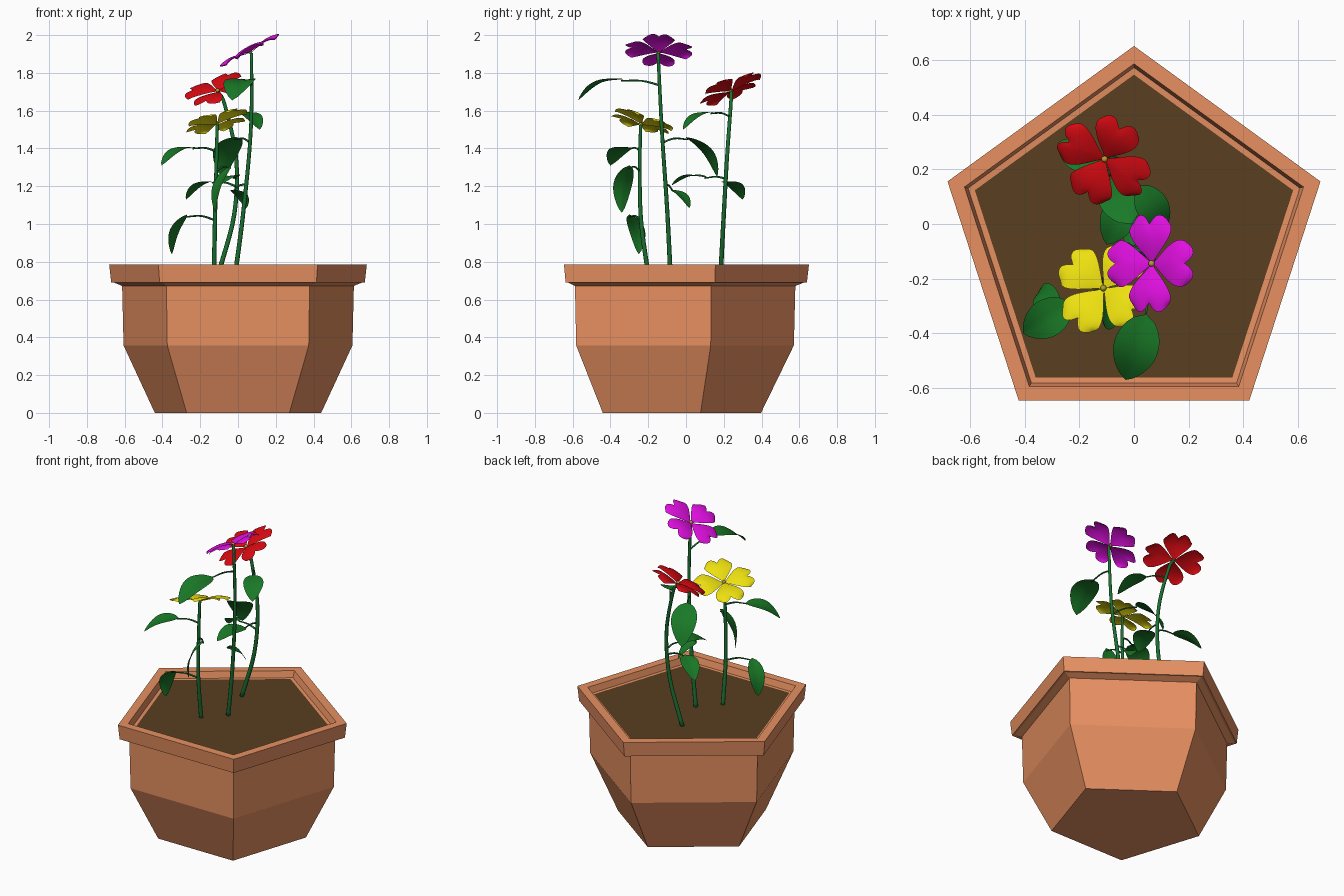
import bpy, bmesh, math
from math import sin, cos, pi, radians
from mathutils import Vector

if "Cube" in bpy.data.objects:
    bpy.data.objects.remove(bpy.data.objects["Cube"])


def material(name, rgb):
    m = bpy.data.materials.new(name)
    m.diffuse_color = (*rgb, 1)
    m.use_nodes = True
    m.node_tree.nodes["Principled BSDF"].inputs["Base Color"].default_value = m.diffuse_color
    return m


CLAY = material("terracotta", (0.80, 0.28, 0.12))
SOIL = material("soil", (0.10, 0.05, 0.015))
STEM = material("stem_green", (0.01, 0.16, 0.03))
LEAF = material("leaf_green", (0.01, 0.19, 0.02))
EYE = material("eye_yellow", (0.45, 0.35, 0.03))


def add_object(name, bm, mat, smooth=False):
    bmesh.ops.recalc_face_normals(bm, faces=bm.faces)
    me = bpy.data.meshes.new(name)
    bm.to_mesh(me)
    bm.free()
    me.materials.append(mat)
    ob = bpy.data.objects.new(name, me)
    bpy.context.collection.objects.link(ob)
    for p in me.polygons:
        p.use_smooth = smooth
    return ob


def rings(bm, profile, sides=5, cy=-0.066):
    """Stack regular polygon rings, one vertex pointing to +y."""
    out = [[bm.verts.new((r * cos(pi / 2 + 2 * pi * k / sides),
                          cy + r * sin(pi / 2 + 2 * pi * k / sides), z))
            for k in range(sides)] for r, z in profile]
    for a, b in zip(out, out[1:]):
        for k in range(sides):
            n = (k + 1) % sides
            bm.faces.new((a[k], a[n], b[n], b[k]))
    return out


def grid(bm, nu, nv, func):
    """Open sheet from func(u in 0..1, v in -1..1)."""
    vs = [[bm.verts.new(func(i / nu, 2 * j / nv - 1)) for j in range(nv + 1)]
          for i in range(nu + 1)]
    for i in range(nu):
        for j in range(nv):
            bm.faces.new((vs[i][j], vs[i + 1][j], vs[i + 1][j + 1], vs[i][j + 1]))


def catmull(pts, t):
    """Smooth point on a path through pts, t in 0..1."""
    n = len(pts) - 1
    i = min(int(t * n), n - 1)
    f = t * n - i
    p1, p2 = pts[i], pts[i + 1]
    p0 = pts[i - 1] if i else p1 * 2 - p2
    p3 = pts[i + 2] if i + 2 <= n else p2 * 2 - p1
    return 0.5 * (2 * p1 + (p2 - p0) * f + (2 * p0 - 5 * p1 + 4 * p2 - p3) * f * f
                  + (3 * p1 - p0 - 3 * p2 + p3) * f ** 3)


def tube(name, pts, r0, r1, steps=16, sides=8):
    bm = bmesh.new()
    path = [catmull(pts, k / steps) for k in range(steps + 1)]
    prev = None
    for k, p in enumerate(path):
        d = (path[min(k + 1, steps)] - path[max(k - 1, 0)]).normalized()
        a = d.cross(Vector((0.31, 0.95, 0.02))).normalized()
        b = d.cross(a)
        r = r0 + (r1 - r0) * k / steps
        ring = [bm.verts.new(p + r * (a * cos(2 * pi * s / sides) + b * sin(2 * pi * s / sides)))
                for s in range(sides)]
        if prev:
            for s in range(sides):
                n = (s + 1) % sides
                bm.faces.new((prev[s], prev[n], ring[n], ring[s]))
        else:
            bm.faces.new(ring)
        prev = ring
    bm.faces.new(prev)
    return add_object(name, bm, STEM, True)


def leaf(name, attach, base, tip, width):
    """Arched oval blade on a thin stalk."""
    attach, base, tip = map(Vector, (attach, base, tip))
    d = tip - base
    side = d.cross(Vector((0, 0, 1))).normalized()
    up = side.cross(d).normalized()
    mid = (attach + base) / 2 + Vector((0, 0, 0.008))
    tube(name + "_stalk", [attach, mid, base + d * 0.06], 0.006, 0.004, 8, 6)

    def blade(u, v):
        w = width / 2 * sin(pi * u ** 0.8) ** 0.7 if 0 < u < 1 else 0.0005
        lift = d.length * 0.13 * sin(pi * u) + 0.12 * w * abs(v)
        return base + d * u + side * (w * v) + up * lift
    bm = bmesh.new()
    grid(bm, 14, 8, blade)
    add_object(name, bm, LEAF, True)


def flower(name, centre, normal, turn, rgb, length=0.178):
    """Four notched petals around a small eye, facing normal."""
    mat = material(name + "_petals", rgb)
    centre, n = Vector(centre), Vector(normal).normalized()
    q = Vector((0, 0, 1)).rotation_difference(n)
    for k in range(4):
        a = radians(turn + 90 * k)

        def petal(u, v):
            lobe = 1 - ((abs(v) - 0.5) / 0.5) ** 2
            r = length * u * (1 - (0.19 * u ** 2) * (1 - lobe))
            w = 0.086 * sin(pi * 0.64 * u) ** 1.1 * v if u else 0.004 * v
            z = 0.03 * sin(2.3 * u) - 0.018 * u * v * v + 0.004 * (k % 2)
            return centre + q @ Vector((r * cos(a) - w * sin(a), r * sin(a) + w * cos(a), z))
        bm = bmesh.new()
        grid(bm, 10, 12, petal)
        add_object(f"{name}_petal_{k + 1}", bm, mat, True)
    bm = bmesh.new()
    bmesh.ops.create_uvsphere(bm, u_segments=10, v_segments=6, radius=0.012)
    bmesh.ops.translate(bm, verts=bm.verts, vec=centre + n * 0.008)
    add_object(name + "_eye", bm, EYE, True)


# Five-sided pot: outer wall, collar, inner lip, ledge
bm = bmesh.new()
r = rings(bm, [(0.463, 0), (0.637, 0.357), (0.645, 0.672), (0.69, 0.69), (0.706, 0.69),
               (0.717, 0.785), (0.652, 0.785), (0.638, 0.744), (0.61, 0.742)])
bm.faces.new(r[0])
bm.faces.new(r[-1])
add_object("pot", bm, CLAY)

# Soil
bm = bmesh.new()
bm.faces.new(rings(bm, [(0.612, 0.745)])[0])
add_object("soil", bm, SOIL)

# Stems
for name, pts in {
    "purple_stem": [(-0.015, -0.082, 0.73), (0.03, -0.1, 1.08), (0.068, -0.128, 1.5), (0.072, -0.148, 1.905)],
    "yellow_stem": [(-0.127, -0.2, 0.73), (-0.122, -0.238, 1.02), (-0.115, -0.245, 1.3), (-0.11, -0.24, 1.525)],
    "red_stem": [(-0.105, 0.183, 0.73), (-0.02, 0.2, 1.05), (-0.01, 0.217, 1.35), (-0.07, 0.237, 1.63), (-0.105, 0.24, 1.7)],
}.items():
    tube(name, [Vector(p) for p in pts], 0.013, 0.009, 24)

# Flowers
flower("purple_flower", (0.068, -0.145, 1.905), (-0.47, 0.03, 0.88), 0, (0.75, 0.005, 0.75))
flower("yellow_flower", (-0.11, -0.237, 1.525), (-0.22, 0.27, 0.9), 52, (0.85, 0.75, 0.005))
flower("red_flower", (-0.105, 0.24, 1.7), (-0.3, -0.36, 0.87), 62, (0.7, 0.003, 0.006))

# Leaves: stem point, blade base, tip, width
for name, *spec in [
    ("purple_leaf_1", (0.07, -0.14, 1.735), (0.045, -0.33, 1.765), (-0.03, -0.57, 1.655), 0.165),
    ("purple_leaf_2", (0.065, -0.125, 1.43), (-0.01, 0.0, 1.46), (-0.085, 0.165, 1.25), 0.155),
    ("purple_leaf_3", (0.04, -0.105, 1.21), (-0.03, -0.075, 1.18), (0.045, 0.018, 1.085), 0.09),
    ("yellow_leaf_1", (-0.118, -0.243, 1.385), (-0.23, -0.29, 1.405), (-0.405, -0.4, 1.31), 0.14),
    ("yellow_leaf_2", (-0.122, -0.238, 1.02), (-0.27, -0.3, 1.05), (-0.35, -0.25, 0.84), 0.10),
    ("yellow_leaf_3", (-0.115, -0.245, 1.28), (-0.035, -0.3, 1.31), (-0.12, -0.34, 1.06), 0.11),
    ("red_leaf_1", (-0.05, 0.23, 1.57), (0.02, 0.14, 1.59), (0.115, -0.015, 1.5), 0.12),
    ("red_leaf_2", (-0.012, 0.21, 1.24), (-0.02, 0.11, 1.245), (-0.1, -0.075, 1.205), 0.13),
    ("red_leaf_3", (-0.012, 0.205, 1.2), (-0.13, 0.2, 1.225), (-0.275, 0.3, 1.13), 0.11),
]:
    leaf(name, *spec)
